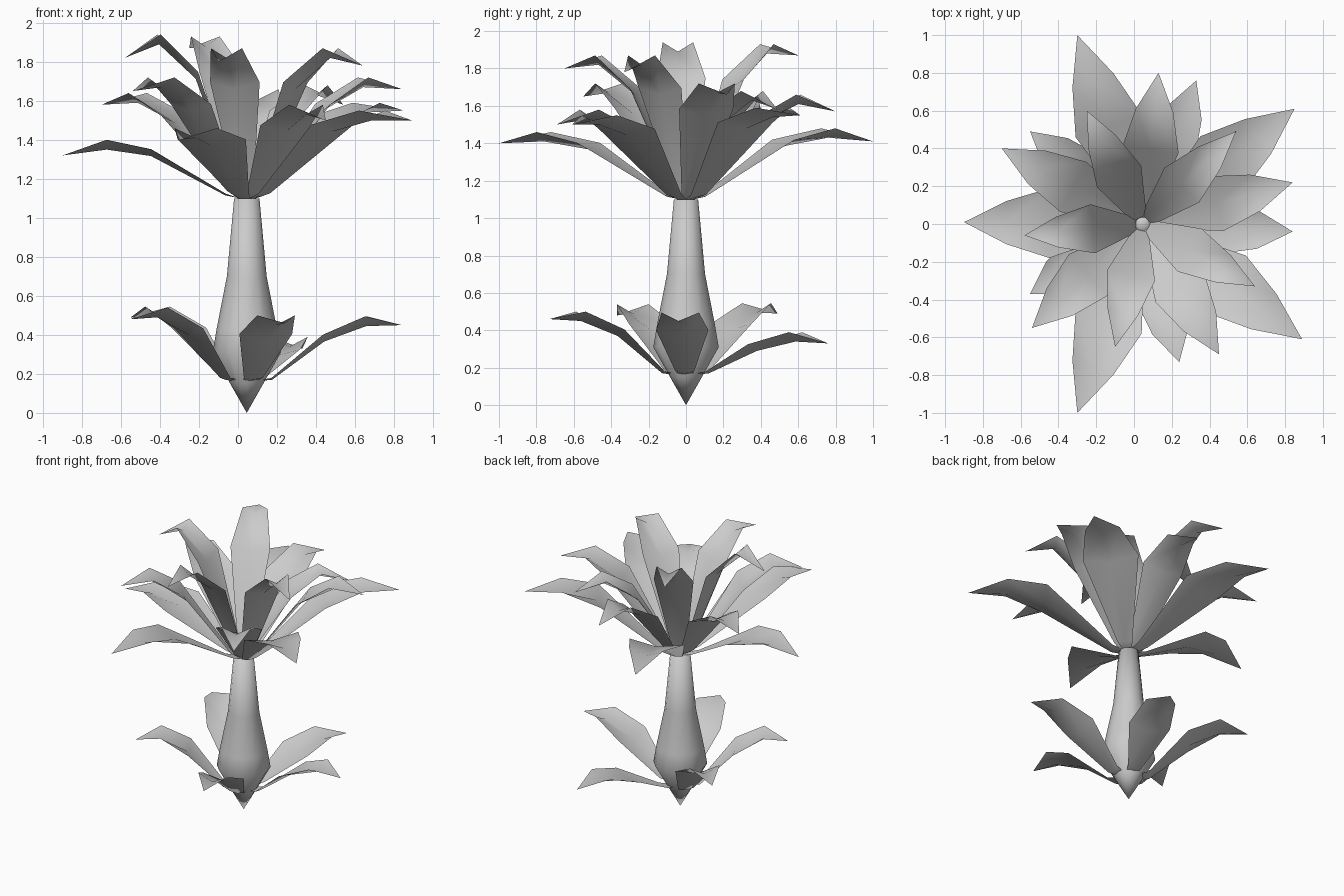
import bpy, bmesh, math
from mathutils import Vector

if "Cube" in bpy.data.objects:
    bpy.data.objects.remove(bpy.data.objects["Cube"], do_unlink=True)

grey = bpy.data.materials.new("light grey")
grey.use_nodes = True
GREY = (0.6, 0.6, 0.6, 1)
grey.diffuse_color = GREY
grey.node_tree.nodes["Principled BSDF"].inputs["Base Color"].default_value = GREY

CENTRE = Vector((0.045, 0.0, 0.0))   # trunk axis


def finish(bm, name):
    mesh = bpy.data.meshes.new(name)
    bm.to_mesh(mesh)
    bm.free()
    mesh.materials.append(grey)
    mesh.shade_smooth()
    obj = bpy.data.objects.new(name, mesh)
    bpy.context.collection.objects.link(obj)
    return obj


def leaf(name, tip, peak, layer):
    """Channelled leaf: rises to a peak row, then droops to a pointed tip."""
    base_z, foot, shoulder, bend = layer
    tip = Vector(tip)
    flat = Vector((tip.x - CENTRE.x, tip.y - CENTRE.y, 0))
    length = flat.length
    out = flat.normalized()
    side = Vector((-out.y, out.x, 0))
    t3, rise3, half3 = shoulder
    t4, half4 = bend
    z3 = base_z + rise3 * (peak - base_z)
    # rows: distance out, edge height, half width, channel depth
    rows = [(0.035, base_z, 0.03, 0.0),
            (foot[0], base_z + foot[1], 0.05, 0.01),
            (t3 * length, z3, half3, 0.035),
            (t4 * length, peak, half4, 0.05)]
    bm = bmesh.new()
    grid = []
    for r, z, half, depth in rows:
        mid = CENTRE + out * r
        grid.append([bm.verts.new(mid + side * s * half
                                  + Vector((0, 0, z - (depth if s == 0 else 0))))
                     for s in (-1, 0, 1)])
    for a, b in zip(grid, grid[1:]):
        for i in (0, 1):
            bm.faces.new((a[i], b[i], b[i + 1], a[i + 1]))
    point = bm.verts.new(tip)
    for i in (0, 1):
        bm.faces.new((grid[-1][i], point, grid[-1][i + 1]))
    return finish(bm, name)


# Trunk: pointed root, bulge, slender neck
profile = [(0.085, 0.15), (0.175, 0.31), (0.155, 0.43), (0.102, 0.70), (0.065, 1.10)]
SIDES = 12
bm = bmesh.new()
apex = bm.verts.new(CENTRE + Vector((0, 0, 0)))
rings = []
for r, z in profile:
    rings.append([bm.verts.new(CENTRE + Vector((r * math.cos(i * math.tau / SIDES),
                                                r * math.sin(i * math.tau / SIDES), z)))
                  for i in range(SIDES)])
for i in range(SIDES):
    j = (i + 1) % SIDES
    bm.faces.new((apex, rings[0][j], rings[0][i]))
    for a, b in zip(rings, rings[1:]):
        bm.faces.new((a[i], a[j], b[j], b[i]))
bm.faces.new(rings[-1])
finish(bm, "trunk")

# Layers: base height, foot (out, rise), shoulder (t, rise share, half width), bend (t, half width)
LAYERS = {
    "lower_leaf": (0.16, (0.13, 0.02), (0.50, 0.72, 0.14), (0.77, 0.10)),
    "outer_leaf": (1.10, (0.11, 0.025), (0.52, 0.84, 0.185), (0.76, 0.115)),
    "middle_leaf": (1.10, (0.09, 0.04), (0.49, 0.78, 0.15), (0.75, 0.10)),
    "inner_leaf": (1.11, (0.06, 0.06), (0.42, 0.77, 0.13), (0.72, 0.082)),
}

# Leaves: tip position and height of the peak row
LEAVES = {
    "lower_leaf": [((0.33, 0.76, 0.33), 0.39), ((0.84, -0.04, 0.45), 0.495),
                   ((0.24, -0.73, 0.46), 0.50), ((-0.55, -0.37, 0.48), 0.54),
                   ((-0.55, 0.49, 0.49), 0.545)],
    "outer_leaf": [((-0.30, 1.00, 1.41), 1.48), ((0.85, 0.61, 1.55), 1.59),
                   ((0.89, -0.61, 1.50), 1.55), ((-0.30, -1.00, 1.40), 1.46),
                   ((-0.90, 0.01, 1.32), 1.40)],
    "middle_leaf": [((0.13, 0.80, 1.57), 1.66), ((0.84, 0.22, 1.66), 1.72),
                    ((0.45, -0.69, 1.50), 1.58), ((-0.54, -0.55, 1.65), 1.72),
                    ((-0.70, 0.40, 1.58), 1.64)],
    "inner_leaf": [((-0.25, 0.60, 1.87), 1.93), ((0.54, 0.49, 1.58), 1.68),
                   ((0.64, -0.33, 1.78), 1.87), ((-0.10, -0.65, 1.80), 1.87),
                   ((-0.58, -0.06, 1.82), 1.94)],
}
for kind, leaves in LEAVES.items():
    for n, (tip, peak) in enumerate(leaves, 1):
        leaf(f"{kind}_{n}", tip, peak, LAYERS[kind])
